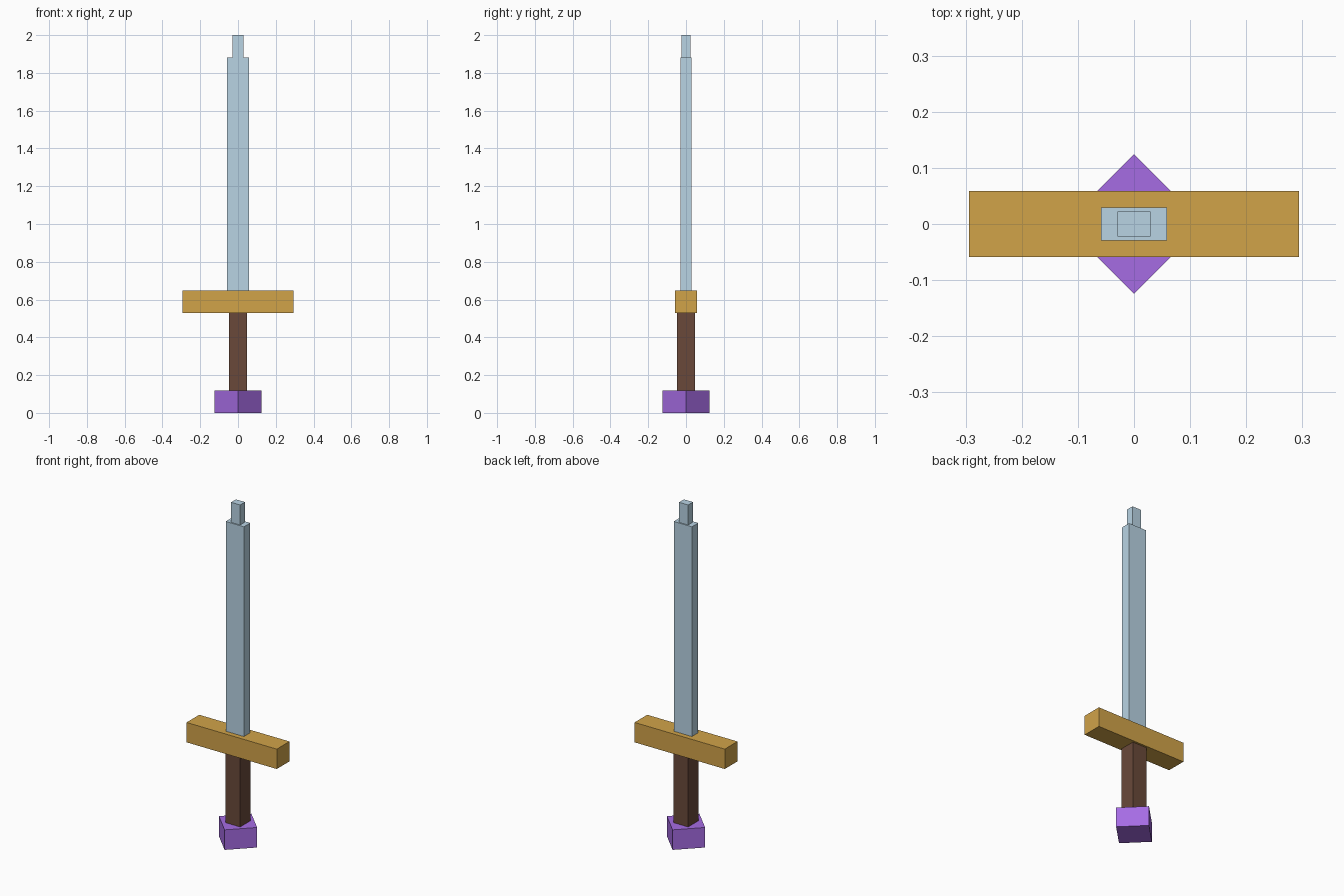
import bpy
import math

cube = bpy.data.objects.get("Cube")
if cube:
    bpy.data.objects.remove(cube, do_unlink=True)


def material(name, rgb):
    """Flat material from 0-255 display values, stored as linear."""
    lin = [(c / 255 / 12.92) if c <= 10 else ((c / 255 + 0.055) / 1.055) ** 2.4 for c in rgb]
    mat = bpy.data.materials.new(name)
    mat.use_nodes = True
    mat.diffuse_color = (*lin, 1)
    bsdf = next(n for n in mat.node_tree.nodes if n.type == 'BSDF_PRINCIPLED')
    bsdf.inputs["Base Color"].default_value = (*lin, 1)
    bsdf.inputs["Roughness"].default_value = 0.8
    return mat


def box(name, width, depth, z0, z1, mat, turn=0):
    """Upright box centred on the z axis, spanning z0 to z1."""
    bpy.ops.mesh.primitive_cube_add(size=1, location=(0, 0, (z0 + z1) / 2))
    obj = bpy.context.object
    obj.name = obj.data.name = name
    obj.scale = (width, depth, z1 - z0)
    obj.rotation_euler.z = turn
    bpy.ops.object.transform_apply(location=False, rotation=True, scale=True)
    obj.data.materials.append(mat)
    return obj


steel = material("pale steel blue", (185, 212, 228))
gold = material("gold", (209, 163, 73))
leather = material("dark brown leather", (106, 73, 58))
gem = material("purple gem", (166, 108, 228))

# Pommel, turned to show an edge to the front
box("pommel", 0.176, 0.176, 0, 0.118, gem, math.radians(45))
# Grip and crossguard
box("grip", 0.094, 0.094, 0.118, 0.53, leather)
box("crossguard", 0.588, 0.118, 0.53, 0.647, gold)
# Blade with a narrower stepped tip
box("blade", 0.118, 0.059, 0.647, 1.882, steel)
box("blade_tip", 0.059, 0.045, 1.882, 2.0, steel)
